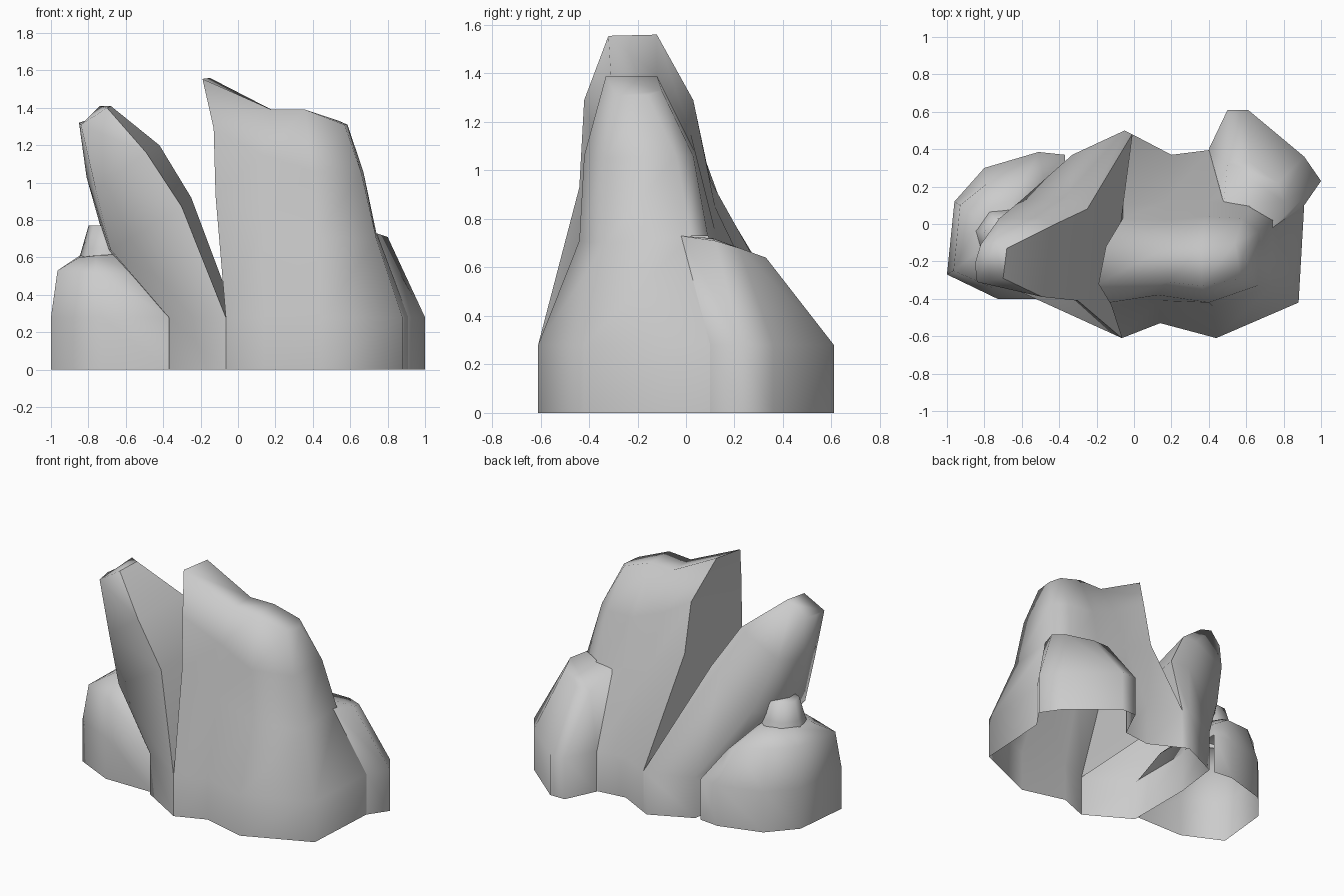
import bpy, bmesh, math


def loft(name, rings, skip=(), sharp=(), angle=85):
    """Skin matching rings; skip holds (level, column) walls left open,
    sharp holds the columns whose upright edges stay crisp."""
    bm = bmesh.new()
    rows = [[bm.verts.new(p) for p in r] for r in rings]
    n = len(rows[0])
    for k in range(len(rows) - 1):
        a, b = rows[k], rows[k + 1]
        for i in range(n):
            if (k, i) not in skip:
                j = (i + 1) % n
                bm.faces.new((a[i], a[j], b[j], b[i]))
    # cap the top with strips across the ring
    t = rows[-1]
    i, j = 0, n - 1
    while j - i >= 2:
        if j - i == 2:
            bm.faces.new((t[i], t[i + 1], t[j]))
        else:
            bm.faces.new((t[i], t[i + 1], t[j - 1], t[j]))
        i, j = i + 1, j - 1
    # crisp edges along the cleft
    for c in sharp:
        for k in range(1, len(rows) - 1):
            bm.edges.get((rows[k][c], rows[k + 1][c])).smooth = False
    if sharp:
        bm.edges.get((t[0], t[-1])).smooth = False
    bmesh.ops.recalc_face_normals(bm, faces=bm.faces)
    me = bpy.data.meshes.new(name)
    bm.to_mesh(me)
    bm.free()
    ob = bpy.data.objects.new(name, me)
    bpy.context.collection.objects.link(ob)
    bpy.ops.object.select_all(action='DESELECT')
    ob.select_set(True)
    bpy.context.view_layer.objects.active = ob
    bpy.ops.object.shade_smooth_by_angle(angle=math.radians(angle),
                                         keep_sharp_edges=True)
    return ob


def skirt(outline, z=0.28):
    """Vertical foot: the same outline on the ground and at height z."""
    return [[(x, y, h) for x, y in outline] for h in (0, z)]


# main rock: tall block right of the cleft
loft("main_rock", skirt([
    (-.065, -.61), (.14, -.53), (.44, -.61), (.88, -.42), (.91, .10),
    (.73, .25), (.40, .395), (.20, .37), (-.01, .48)]) + [
    [(-.12, -.44, .93), (.13, -.41, .80), (.42, -.44, .71),
     (.74, -.33, .70), (.74, .02, .73), (.62, .09, .73),
     (.40, .12, .75), (.17, .12, .85), (-.06, .10, .96)],
    [(-.13, -.42, 1.29), (.13, -.38, 1.15), (.40, -.42, 1.06),
     (.66, -.33, 1.05), (.67, -.04, 1.06), (.58, .03, 1.06),
     (.38, .04, 1.07), (.17, .02, 1.15), (-.06, .03, 1.29)],
    [(-.19, -.32, 1.555), (.18, -.31, 1.39), (.36, -.33, 1.39),
     (.57, -.29, 1.31), (.585, -.16, 1.31), (.54, -.10, 1.33),
     (.36, -.12, 1.39), (.18, -.12, 1.39), (-.15, -.12, 1.56)],
], skip={(0, 8), (0, 4), (0, 5), (1, 4)}, sharp=(0, 8))

# leaning spire left of the cleft
loft("leaning_spire", skirt([
    (-.065, -.61), (-.37, -.43), (-.37, .05),
    (-.33, .37), (-.05, .50), (-.01, .48)]) + [
    [(-.30, -.41, .87), (-.68, -.33, .64), (-.70, -.05, .64),
     (-.60, .13, .72), (-.35, .14, .88), (-.25, .08, .92)],
    [(-.49, -.39, 1.16), (-.76, -.32, .96), (-.81, -.14, 1.03),
     (-.72, .03, 1.07), (-.50, .03, 1.18), (-.42, 0, 1.20)],
    [(-.70, -.29, 1.40), (-.84, -.31, 1.31), (-.85, -.21, 1.32),
     (-.82, -.11, 1.33), (-.74, -.10, 1.41), (-.68, -.13, 1.41)],
], skip={(0, 5)}, sharp=(0, 5))

# left boulder: low dome, open where it meets the spire
loft("left_boulder", skirt([
    (-.37, -.40), (-.73, -.40), (-1, -.27), (-.96, .12),
    (-.80, .30), (-.51, .385), (-.37, .37)]) + [
    [(-.50, -.33, .50), (-.76, -.34, .52), (-.965, -.25, .53),
     (-.93, .10, .55), (-.78, .22, .54), (-.57, .27, .51),
     (-.48, .24, .46)],
    [(-.62, -.20, .62), (-.76, -.22, .61), (-.85, -.16, .60),
     (-.83, .02, .62), (-.74, .10, .62), (-.65, .13, .61),
     (-.60, .08, .60)],
], skip={(0, 6)})

# small knob on the left boulder
loft("small_knob", [
    [(-.70 + r * math.cos(a), -.06 + r * math.sin(a), z)
     for a in (k * math.tau / 7 + .3 for k in range(7))]
    for r, z in ((.155, .58), (.135, .65), (.10, .77))])

# right boulder: shell leaning on the back right of the main rock
loft("right_boulder", skirt([
    (.40, .40), (.50, .61), (.61, .61),
    (.91, .36), (1, .23), (.91, .10)]) + [
    [(.48, .11, .72), (.50, .33, .64), (.62, .33, .64),
     (.77, .22, .68), (.80, .12, .71), (.74, -.02, .73)],
], skip={(0, 5), (1, 5)})
